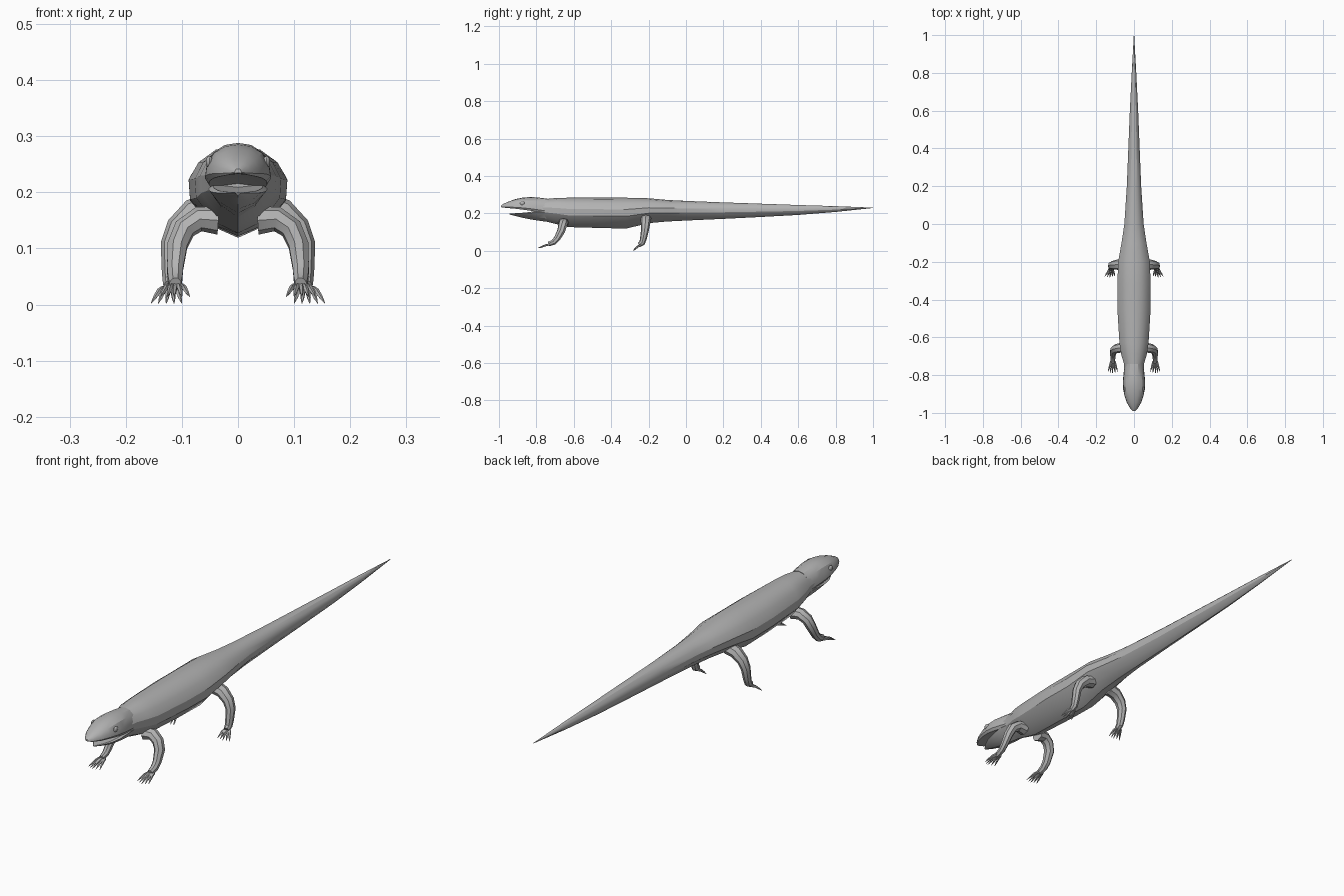
import bpy, bmesh, math
from mathutils import Vector

if "Cube" in bpy.data.objects:
    bpy.data.objects.remove(bpy.data.objects["Cube"])

GREY = (0.45, 0.45, 0.45, 1)
skin = bpy.data.materials.new("grey_skin")
skin.use_nodes = True
skin.diffuse_color = GREY
skin.node_tree.nodes["Principled BSDF"].inputs["Base Color"].default_value = GREY


def finish(name, bm, angle=28):
    bmesh.ops.recalc_face_normals(bm, faces=bm.faces)
    mesh = bpy.data.meshes.new(name)
    bm.to_mesh(mesh)
    bm.free()
    mesh.materials.append(skin)
    obj = bpy.data.objects.new(name, mesh)
    bpy.context.collection.objects.link(obj)
    bpy.ops.object.select_all(action='DESELECT')
    obj.select_set(True)
    bpy.context.view_layer.objects.active = obj
    bpy.ops.object.shade_smooth_by_angle(angle=math.radians(angle))
    return obj


def bridge(bm, rings):
    """Skin a list of point rings and cap both ends."""
    loops = [[bm.verts.new(p) for p in ring] for ring in rings]
    n = len(loops[0])
    for a, b in zip(loops, loops[1:]):
        for i in range(n):
            j = (i + 1) % n
            bm.faces.new((a[i], a[j], b[j], b[i]))
    bm.faces.new(loops[0])
    bm.faces.new(loops[-1])


def loft(name, half, stations):
    """Half section (x, height fraction) swept over (y, half width, bottom, top)."""
    section = half + [(-x, f) for x, f in reversed(half) if x > 0]
    bm = bmesh.new()
    bridge(bm, [[(x * w, y, lo + f * (hi - lo)) for x, f in section]
                for y, w, lo, hi in stations])
    return finish(name, bm)


def tube(bm, path, sides, flat=1.0):
    """Tube along (x, y, z, radius) points, keeping its frame untwisted."""
    pts = [Vector(p[:3]) for p in path]
    rings, last, side = [], None, Vector((0, 1, 0))
    for i, p in enumerate(pts):
        t = (pts[min(i + 1, len(pts) - 1)] - pts[max(i - 1, 0)]).normalized()
        if last is not None:
            side = last.rotation_difference(t) @ side
        side = (side - t * side.dot(t)).normalized()
        up = t.cross(side)
        last, r = t, path[i][3]
        angles = [math.tau * k / sides for k in range(sides)]
        rings.append([p + side * math.cos(a) * r + up * math.sin(a) * r * flat
                      for a in angles])
    bridge(bm, rings)


# Trunk and tail
TRUNK = [(0, 1), (.45, .95), (.8, .81), (1, .62), (.97, .4), (.55, .13), (0, 0)]
loft("body_and_tail", TRUNK, [
    (-.80, .050, .168, .275), (-.74, .053, .155, .278), (-.69, .068, .142, .283),
    (-.63, .077, .127, .284), (-.45, .088, .122, .284), (-.32, .088, .119, .284),
    (-.20, .084, .148, .281), (-.10, .066, .157, .272), (0, .051, .162, .267),
    (.20, .038, .171, .259), (.40, .030, .181, .252), (.60, .022, .192, .245),
    (.80, .012, .208, .239), (1, .001, .229, .231)])

# Upper head with flat palate
SKULL = [(0, 1), (.4, .95), (.75, .76), (.95, .45), (1, .15), (.88, 0), (0, .08)]
loft("upper_head", SKULL, [
    (-.74, .050, .200, .279), (-.79, .055, .208, .285), (-.83, .059, .214, .288),
    (-.87, .058, .220, .285), (-.91, .050, .225, .277), (-.945, .038, .228, .265),
    (-.975, .021, .231, .252), (-.99, .006, .234, .242)])

# Lower jaw
JAW = [(0, .9), (.85, 1), (1, .85), (.6, .3), (0, 0)]
loft("lower_jaw", JAW, [
    (-.74, .050, .155, .215), (-.80, .053, .163, .214), (-.84, .050, .170, .207),
    (-.88, .041, .178, .203), (-.915, .025, .187, .201), (-.945, .004, .195, .199)])

# Each leg: path from shoulder or hip to palm, toe fan, toe tip height
LEGS = {
    "front": dict(path=[(.035, -.655, .150, .030), (.070, -.655, .152, .026),
                        (.095, -.660, .135, .024), (.108, -.668, .105, .022),
                        (.112, -.690, .065, .018), (.112, -.708, .046, .016),
                        (.112, -.735, .036, .013)],
                  tips=[.086, .100, .114, .126, .138], reach=.06, floor=.014),
    "back": dict(path=[(.045, -.215, .175, .030), (.080, -.215, .165, .028),
                       (.108, -.217, .138, .024), (.120, -.220, .108, .021),
                       (.121, -.228, .065, .018), (.121, -.235, .042, .016),
                       (.122, -.250, .032, .013)],
                 tips=[.100, .114, .128, .142, .155], reach=.034, floor=.002),
}
for end, leg in LEGS.items():
    for side, s in (("left", 1), ("right", -1)):
        bm = bmesh.new()
        tube(bm, [(s * x, y, z, r) for x, y, z, r in leg["path"]], 8, .85)
        finish(f"{end}_{side}_leg", bm, 35)
        # Clawed toes fanning from the palm
        px, py, pz, _ = leg["path"][-1]
        bm = bmesh.new()
        for i, tx in enumerate(leg["tips"]):
            reach = leg["reach"] * (1 - .09 * abs(i - 2))
            x0 = px + (i - 2) * .005
            steps = [(0, .1, .0055), (.35, .25, .0050), (.7, .65, .0035), (1, 1, .0006)]
            tube(bm, [(s * (x0 + (tx - x0) * u), py + .008 - (reach + .008) * u,
                       pz + (leg["floor"] - pz) * drop, r)
                      for u, drop, r in steps], 5)
        finish(f"{end}_{side}_toes", bm, 35)

# Eyes
for side, s in (("left", 1), ("right", -1)):
    bm = bmesh.new()
    bmesh.ops.create_uvsphere(bm, u_segments=10, v_segments=6, radius=.011)
    bmesh.ops.scale(bm, vec=(.6, 1.2, 1), verts=bm.verts)
    bmesh.ops.translate(bm, vec=(s * .051, -.875, .254), verts=bm.verts)
    finish(f"{side}_eye", bm, 40)
